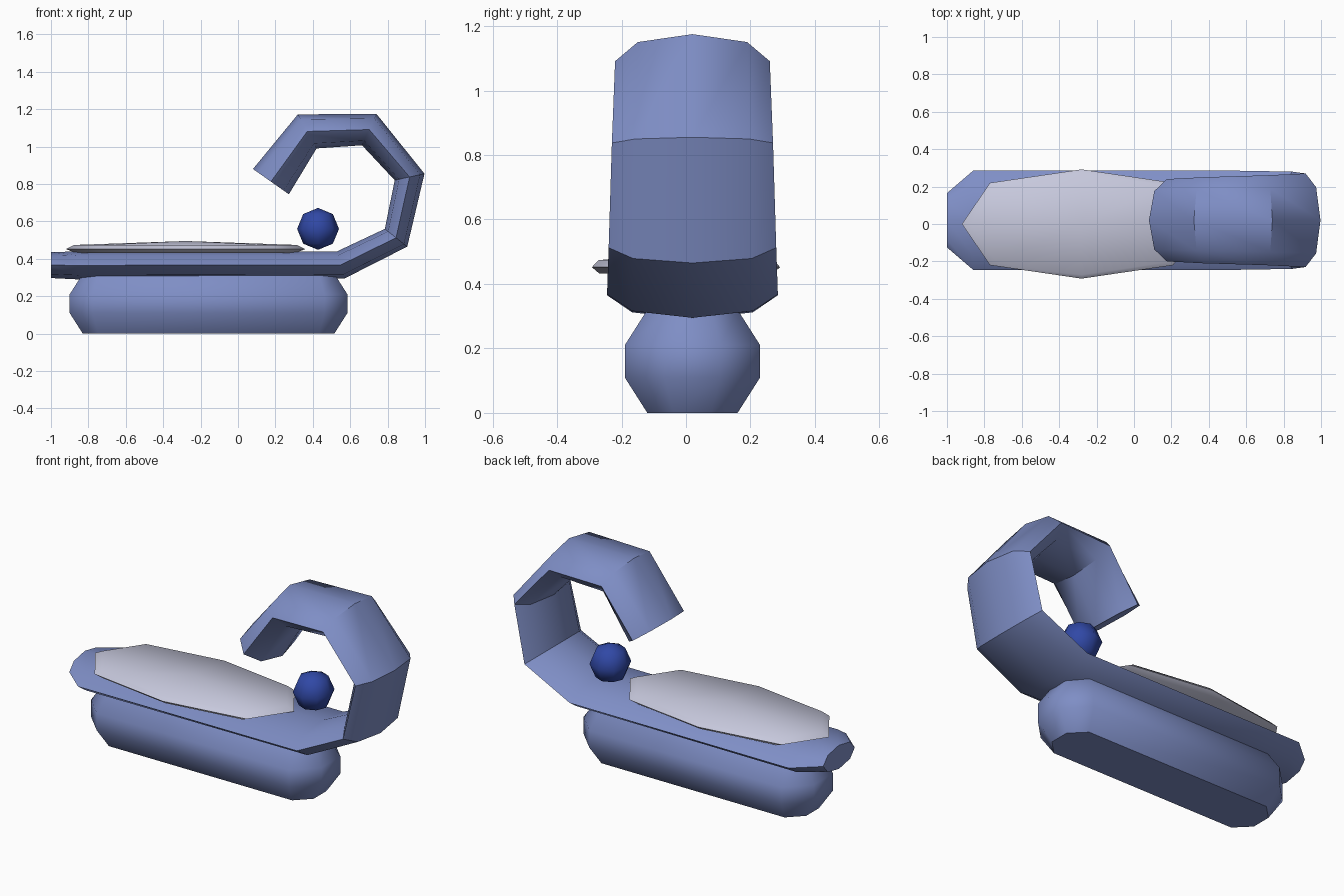
import bpy, bmesh, math
from mathutils import Vector

if "Cube" in bpy.data.objects:
    bpy.data.objects.remove(bpy.data.objects["Cube"])


def material(name, rgb):
    m = bpy.data.materials.new(name)
    m.diffuse_color = (*rgb, 1)
    m.use_nodes = True
    m.node_tree.nodes["Principled BSDF"].inputs["Base Color"].default_value = m.diffuse_color
    return m


soft_blue = material("soft blue", (0.21, 0.27, 0.56))
pale_grey = material("pale grey", (0.57, 0.58, 0.72))
deep_blue = material("deep blue", (0.03, 0.065, 0.38))


def finish(bm, name, mat, angle):
    bmesh.ops.recalc_face_normals(bm, faces=bm.faces)
    mesh = bpy.data.meshes.new(name)
    bm.to_mesh(mesh)
    bm.free()
    mesh.materials.append(mat)
    ob = bpy.data.objects.new(name, mesh)
    bpy.context.collection.objects.link(ob)
    bpy.ops.object.select_all(action='DESELECT')
    ob.select_set(True)
    bpy.context.view_layer.objects.active = ob
    bpy.ops.object.shade_smooth_by_angle(angle=math.radians(angle))
    return ob


def loft(name, rings, mat, angle, apex=None):
    """Skin a list of point rings, capping both ends (the last one with a point if given)."""
    bm = bmesh.new()
    loops = [[bm.verts.new(p) for p in ring] for ring in rings]
    n = len(loops[0])
    for a, b in zip(loops, loops[1:]):
        for i in range(n):
            j = (i + 1) % n
            bm.faces.new((a[i], a[j], b[j], b[i]))
    bm.faces.new(loops[0])
    if apex:
        tip = bm.verts.new(apex)
        for i in range(n):
            bm.faces.new((loops[-1][i], loops[-1][(i + 1) % n], tip))
    else:
        bm.faces.new(loops[-1])
    return finish(bm, name, mat, angle)


# Base: rounded bar, a stadium outline swelling at mid height
def stadium(r, z):
    k = r / math.cos(math.radians(22.5))
    pts = []
    for cx, start in ((0.375, -67.5), (-0.69, 112.5)):
        for i in range(4):
            a = math.radians(start + 45 * i)
            pts.append((cx + k * math.cos(a), 0.02 + k * math.sin(a), z))
    return pts


loft("base", [stadium(r, z) for r, z in
              ((0.14, 0), (0.21, 0.11), (0.21, 0.21), (0.14, 0.32))], soft_blue, 50)

# Curled band: flattened octagon swept along a hook
# each station: outer x, outer z, inner x, inner z, half width
stations = [(-1.0, 0.297, -1.0, 0.435, 0.145), (-0.86, 0.29, -0.86, 0.44, 0.265),
            (0.57, 0.295, 0.53, 0.44, 0.265), (0.905, 0.465, 0.785, 0.56, 0.26),
            (0.997, 0.855, 0.838, 0.82, 0.25), (0.74, 1.175, 0.663, 1.007, 0.24),
            (0.32, 1.172, 0.42, 0.99, 0.23), (0.08, 0.88, 0.272, 0.745, 0.22)]
rings = []
for ox, oz, ix, iz, w in stations:
    outer, inner = Vector((ox, 0.02, oz)), Vector((ix, 0.02, iz))
    mid, half = (outer + inner) / 2, (outer - inner) / 2
    rings.append([mid + half * math.cos(a) + Vector((0, w * math.sin(a), 0))
                  for a in (math.pi / 4 * i for i in range(8))])
loft("curled_band", rings, soft_blue, 40)

# Cushion: thin domed eight-sided plate
outline = [(0.64, 0), (0.49, 0.22), (0, 0.292), (-0.49, 0.22),
           (-0.64, 0), (-0.49, -0.22), (0, -0.292), (0.49, -0.22)]
loft("cushion", [[(-0.28 + x * s, y * s, z) for x, y in outline] for s, z in
                 ((0.92, 0.432), (1.0, 0.452), (0.93, 0.474))],
     pale_grey, 60, apex=(-0.28, 0, 0.495))

# Ball resting inside the hook
bm = bmesh.new()
bmesh.ops.create_uvsphere(bm, u_segments=8, v_segments=4, radius=0.112)
bmesh.ops.translate(bm, verts=bm.verts, vec=(0.428, 0.085, 0.56))
finish(bm, "ball", deep_blue, 60)
